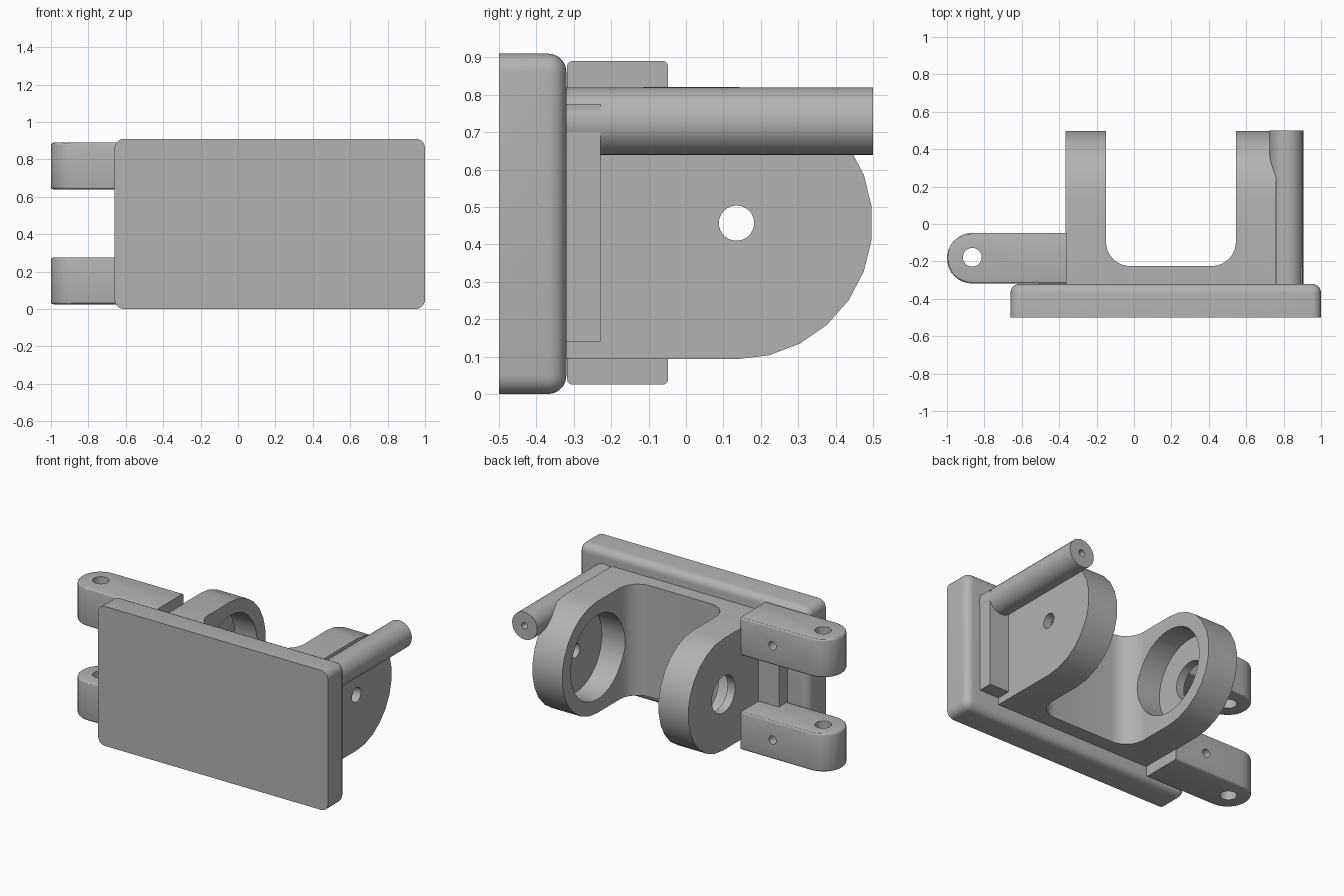
import bpy, bmesh, math
from mathutils import Vector

if "Cube" in bpy.data.objects:
    bpy.data.objects.remove(bpy.data.objects["Cube"], do_unlink=True)

grey = bpy.data.materials.new("plain grey")
grey.use_nodes = True
colour = (0.45, 0.45, 0.45, 1)
grey.diffuse_color = colour
grey.node_tree.nodes["Principled BSDF"].inputs["Base Color"].default_value = colour


def finish(bm, name):
    bmesh.ops.recalc_face_normals(bm, faces=bm.faces)
    mesh = bpy.data.meshes.new(name)
    bm.to_mesh(mesh)
    bm.free()
    mesh.materials.append(grey)
    ob = bpy.data.objects.new(name, mesh)
    bpy.context.collection.objects.link(ob)
    return ob


def prism(name, points, axis, lo, hi):
    """Extrude a 2D outline along an axis; the outline uses the other two axes in order."""
    def place(p, d):
        v = list(p)
        v.insert(axis, d)
        return v
    bm = bmesh.new()
    face = bm.faces.new([bm.verts.new(place(p, lo)) for p in points])
    push = Vector(place((0, 0), hi - lo))
    extruded = bmesh.ops.extrude_face_region(bm, geom=[face], use_keep_orig=True)
    verts = [g for g in extruded["geom"] if isinstance(g, bmesh.types.BMVert)]
    bmesh.ops.translate(bm, verts=verts, vec=push)
    return finish(bm, name)


def arc(cx, cy, r, start, end, n):
    return [(cx + r * math.cos(math.radians(start + (end - start) * i / n)),
             cy + r * math.sin(math.radians(start + (end - start) * i / n)))
            for i in range(n + 1)]


def rod(name, centre, r, axis, lo, hi, n=32):
    return prism(name, arc(*centre, r, 0, 360, n)[:-1], axis, lo, hi)


def box(name, x, y, z):
    return prism(name, [(x[0], y[0]), (x[1], y[0]), (x[1], y[1]), (x[0], y[1])], 2, *z)


def combine(ob, others, operation="DIFFERENCE"):
    for other in others:
        mod = ob.modifiers.new("cut", "BOOLEAN")
        mod.operation, mod.object, mod.solver = operation, other, "EXACT"
    graph = bpy.context.evaluated_depsgraph_get()
    mesh = bpy.data.meshes.new_from_object(ob.evaluated_get(graph))
    ob.modifiers.clear()
    ob.data = mesh
    for other in others:
        bpy.data.objects.remove(other, do_unlink=True)


def bevel(ob, rule, width, segments):
    bm = bmesh.new()
    bm.from_mesh(ob.data)
    edges = [e for e in bm.edges if e.calc_face_angle(0) > 0.6 and rule(e)]
    bmesh.ops.bevel(bm, geom=edges, offset=width, segments=segments, profile=0.5,
                    affect="EDGES", clamp_overlap=True)
    bm.to_mesh(ob.data)
    bm.free()


# Front plate: rounded corners, filleted back edge
plate = box("front_plate", (-0.66, 1), (-0.5, -0.32), (0, 0.91))
bevel(plate, lambda e: abs(e.verts[0].co.y - e.verts[1].co.y) > 0.1, 0.05, 5)
bevel(plate, lambda e: all(v.co.y > -0.33 for v in e.verts), 0.048, 5)

# Mounting pad behind the plate
pad = box("mounting_pad", (-0.51, 0.9), (-0.33, -0.228), (0.14, 0.775))

# U bracket: channel outline intersected with the round-ended side outline
AY, AZ = 0.135, 0.457
left_out, left_in, right_in, right_out = -0.365, -0.15, 0.545, 0.76
f = 0.13
channel = [(left_out, -0.33), (right_out, -0.33), (right_out, 0.6), (right_in, 0.6)]
channel += arc(right_in - f, -0.225 + f, f, 0, -90, 8)
channel += arc(left_in + f, -0.225 + f, f, -90, -180, 8)
channel += [(left_in, 0.6), (left_out, 0.6)]
bracket = prism("u_bracket", channel, 2, 0, 1)
side = [(-0.4, AZ - 0.362)] + arc(AY, AZ, 0.364, -90, 90, 13) + [(-0.4, AZ + 0.362)]
combine(bracket, [prism("side_outline", side, 0, -0.6, 0.95)], "INTERSECT")

# Bearing pockets and shaft holes
depth = 0.16
combine(bracket, [
    rod("left_pocket", (AY, AZ), 0.275, 0, left_in - depth, left_in + 0.1, 40),
    rod("right_pocket", (AY, AZ), 0.275, 0, right_in - 0.1, right_in + depth, 40),
    rod("left_bore", (AY, AZ), 0.12, 0, left_out - 0.1, left_in - 0.1),
    rod("right_bore", (AY, AZ), 0.047, 0, right_in + 0.1, right_out + 0.1),
])

# Round post with a pilot hole in its end
post = rod("round_post", (0.815, 0.729), 0.09, 1, -0.33, 0.5)
combine(post, [rod("post_hole", (0.815, 0.729), 0.022, 1, 0.25, 0.6, 20)])

# Hinge lugs: round end, pin hole, set-screw hole
lugs = []
for name, z in (("lower_lug", 0.025), ("upper_lug", 0.64)):
    outline = arc(-0.865, -0.183, 0.135, 90, 270, 16) + [(-0.36, -0.318), (-0.36, -0.048)]
    lug = prism(name, outline, 2, z, z + 0.25)
    bevel(lug, lambda e: abs(e.verts[0].co.z - e.verts[1].co.z) < 0.01
          and min(v.co.x for v in e.verts) < -0.5, 0.014, 3)
    combine(lug, [
        rod("pin_hole", (-0.865, -0.178), 0.05, 2, z - 0.1, z + 0.35),
        rod("screw_hole", (-0.59, z + 0.125), 0.027, 1, -0.25, 0.1, 20),
    ])
    lugs.append(lug)

# Smooth the curved faces, keep sharp edges
for ob in [plate, pad, bracket, post] + lugs:
    bpy.ops.object.select_all(action="DESELECT")
    ob.select_set(True)
    bpy.context.view_layer.objects.active = ob
    bpy.ops.object.shade_smooth_by_angle(angle=math.radians(30))
